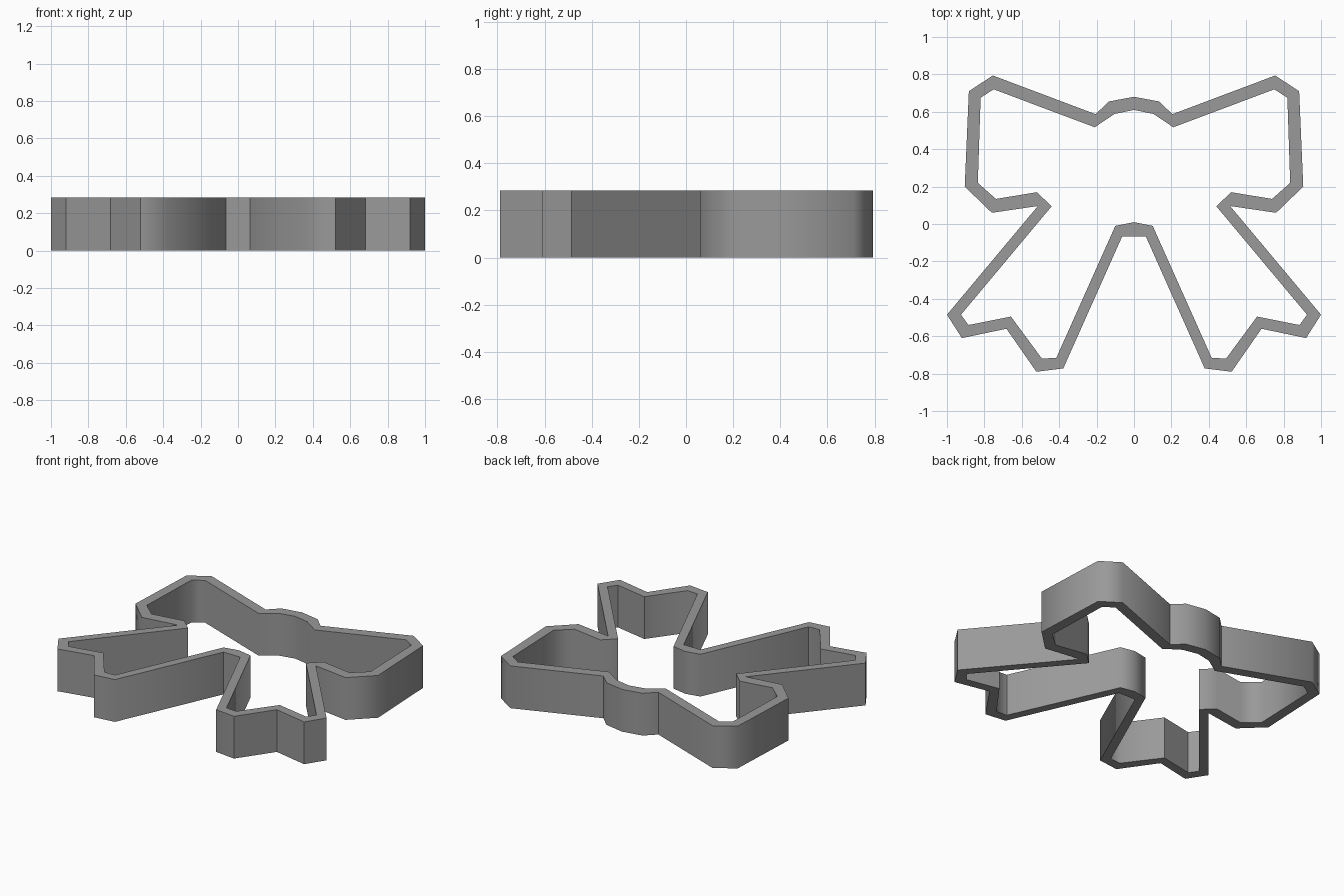
import bpy, bmesh, math

if "Cube" in bpy.data.objects:
    bpy.data.objects.remove(bpy.data.objects["Cube"])

HEIGHT = 0.285

# Right half of the bow outline, top centre to bottom centre: (outer x, y, inner x, y)
HALF = [
    (0.00, 0.68, 0.00, 0.61),       # knot top
    (0.135, 0.655, 0.105, 0.588),
    (0.205, 0.587, 0.21, 0.517),    # knot / loop notch
    (0.755, 0.794, 0.75, 0.72),     # loop
    (0.883, 0.71, 0.82, 0.675),
    (0.905, 0.20, 0.835, 0.22),
    (0.76, 0.06, 0.738, 0.134),
    (0.514, 0.096, 0.52, 0.17),     # loop / tail notch (walls swap sides)
    (1.00, -0.485, 0.925, -0.485),  # ribbon tail
    (0.92, -0.61, 0.885, -0.54),
    (0.682, -0.56, 0.658, -0.495),
    (0.522, -0.79, 0.492, -0.72),
    (0.378, -0.772, 0.415, -0.715),
    (0.063, -0.066, 0.10, -0.01),   # gap between the tails
    (0.00, -0.066, 0.00, 0.01),
]
BLUNT = (0.44, 0.095)               # extra inner corner at the loop / tail notch

outer = [(a, b) for a, b, c, d in HALF]
inner = [(c, d) for a, b, c, d in HALF]
outer.insert(8, outer[7])           # repeated so both outlines pair up
inner.insert(8, BLUNT)


def full(half):
    """Mirror a half outline across x = 0 into a closed loop."""
    return half + [(-x, y) for x, y in half[-2:0:-1]]


outer, inner = full(outer), full(inner)
n = len(outer)

# Extruded wall of the cutter: outer, inner, top and bottom strips
bm = bmesh.new()
rings = [[bm.verts.new((x, y, z)) for x, y in loop]
         for loop, z in ((outer, 0), (outer, HEIGHT), (inner, HEIGHT), (inner, 0))]
for r in range(4):
    a, b = rings[r], rings[(r + 1) % 4]
    for i in range(n):
        j = (i + 1) % n
        bm.faces.new((a[i], a[j], b[j], b[i]))
bmesh.ops.remove_doubles(bm, verts=bm.verts, dist=1e-4)
bmesh.ops.recalc_face_normals(bm, faces=bm.faces)
mesh = bpy.data.meshes.new("bow_cutter_wall")
bm.to_mesh(mesh)
bm.free()

grey = bpy.data.materials.new("mid grey")
grey.diffuse_color = (0.32, 0.32, 0.32, 1)
grey.use_nodes = True
grey.node_tree.nodes["Principled BSDF"].inputs["Base Color"].default_value = grey.diffuse_color
mesh.materials.append(grey)

wall = bpy.data.objects.new("bow_cutter_wall", mesh)
bpy.context.collection.objects.link(wall)
bpy.context.view_layer.objects.active = wall
wall.select_set(True)
bpy.ops.object.shade_smooth_by_angle(angle=math.radians(60))
